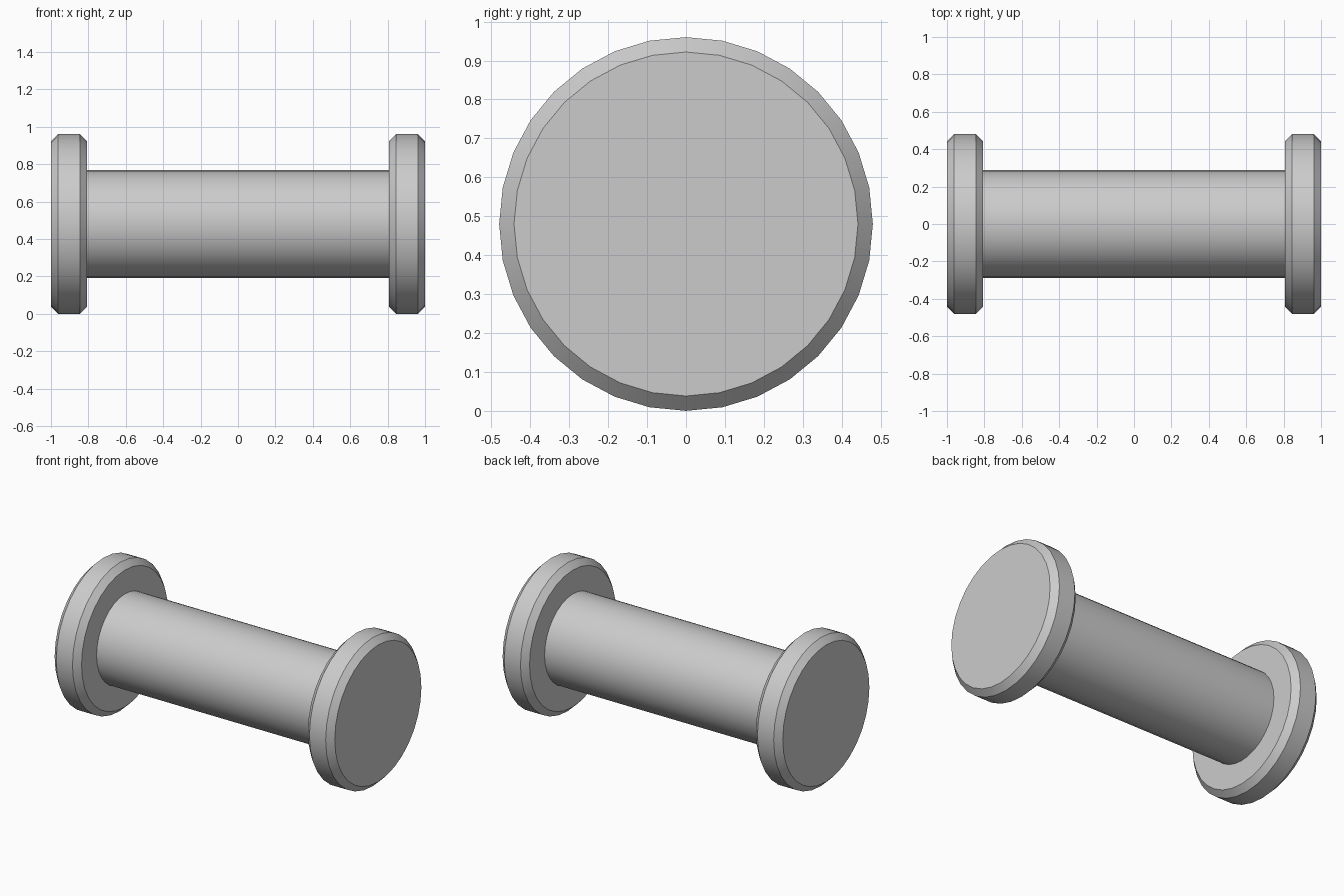
import bpy
import math

if "Cube" in bpy.data.objects:
    bpy.data.objects.remove(bpy.data.objects["Cube"])

R = 0.48          # flange radius, also the axis height
CORE_R = 0.288
INNER_X = 0.808   # inner face of each flange
CHAMFER = 0.038
SIDES = 32


def cylinder(name, radius, x0, x1):
    bpy.ops.mesh.primitive_cylinder_add(
        vertices=SIDES, radius=radius, depth=x1 - x0,
        location=((x0 + x1) / 2, 0, R), rotation=(0, math.pi / 2, 0))
    obj = bpy.context.object
    obj.name = name
    bpy.ops.object.transform_apply(location=False, rotation=True, scale=True)
    return obj


# Central core
cylinder("core", CORE_R, -INNER_X, INNER_X)
bpy.ops.object.shade_smooth_by_angle(angle=math.radians(30))

# Chamfered end flanges
for name, x0, x1 in (("left_flange", -1, -INNER_X), ("right_flange", INNER_X, 1)):
    flange = cylinder(name, R, x0, x1)
    bevel = flange.modifiers.new("chamfer", 'BEVEL')
    bevel.width = CHAMFER
    bevel.segments = 1
    bevel.limit_method = 'ANGLE'
    bevel.angle_limit = math.radians(60)
    bpy.ops.object.modifier_apply(modifier=bevel.name)
    bpy.ops.object.shade_smooth_by_angle(angle=math.radians(30))
